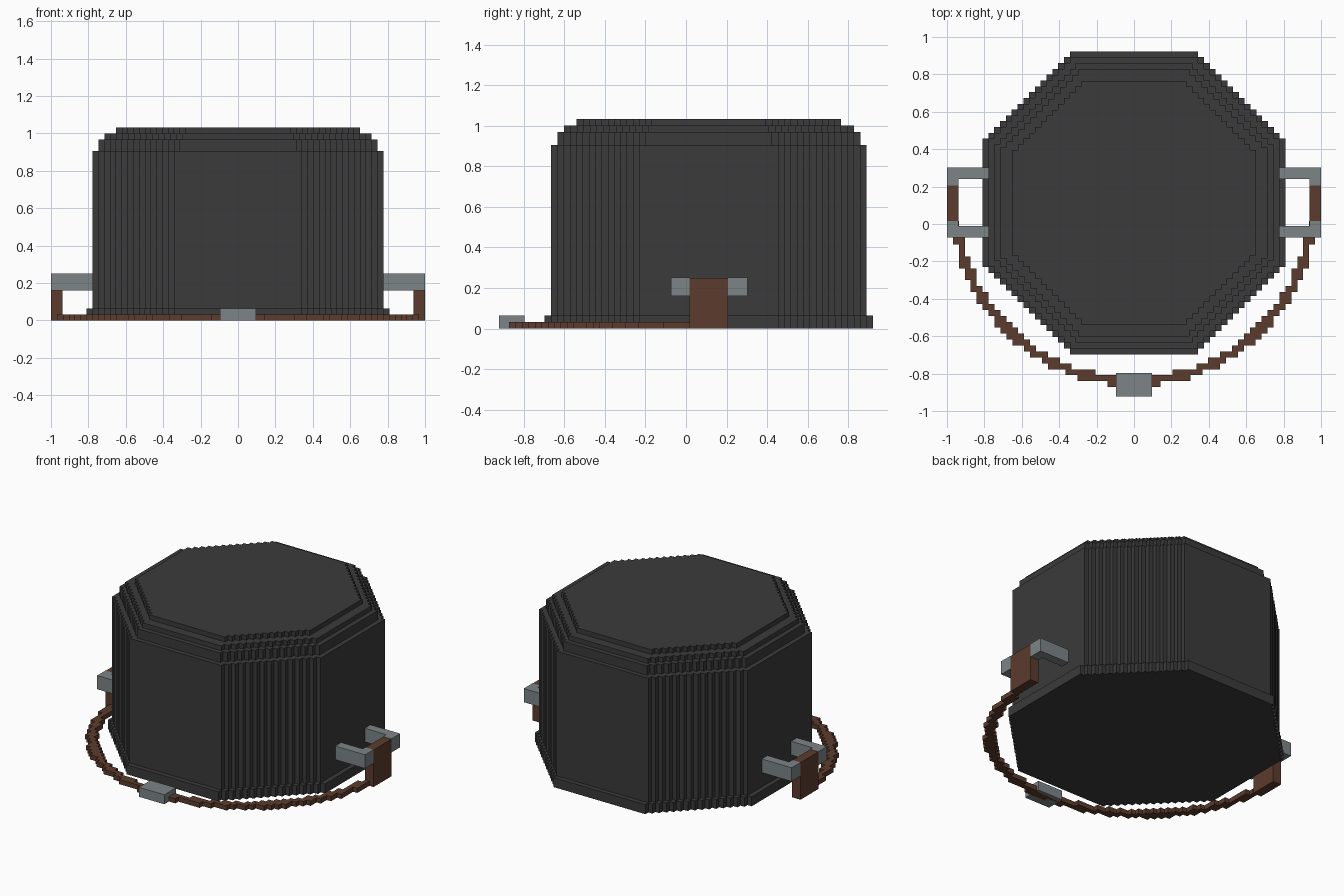
import bpy
import bmesh
from math import sqrt

if "Cube" in bpy.data.objects:
    bpy.data.objects.remove(bpy.data.objects["Cube"], do_unlink=True)

U = 2 / 63          # size of one block
BODY_Y = 0.113      # centre of the body


def material(name, rgb):
    m = bpy.data.materials.new(name)
    m.use_nodes = True
    col = (*rgb, 1)
    m.diffuse_color = col
    bsdf = next(n for n in m.node_tree.nodes if n.type == 'BSDF_PRINCIPLED')
    bsdf.inputs["Base Color"].default_value = col
    bsdf.inputs["Roughness"].default_value = 0.8
    return m


dark = material("charcoal", (0.043, 0.043, 0.043))
brown = material("brown leather", (0.107, 0.045, 0.026))
grey = material("grey metal", (0.205, 0.235, 0.243))


def finish(name, bm, mat):
    bmesh.ops.recalc_face_normals(bm, faces=bm.faces)
    me = bpy.data.meshes.new(name)
    bm.to_mesh(me)
    bm.free()
    me.materials.append(mat)
    ob = bpy.data.objects.new(name, me)
    bpy.context.collection.objects.link(ob)
    return ob


def prism(bm, outline, z0, z1):
    """Extrude a closed outline from z0 to z1."""
    face = bm.faces.new([bm.verts.new((x, y, z0)) for x, y in outline])
    top = bmesh.ops.extrude_face_region(bm, geom=[face], use_keep_orig=True)["geom"]
    for v in top:
        if isinstance(v, bmesh.types.BMVert):
            v.co.z = z1


def box(bm, x0, x1, y0, y1, z0, z1):
    prism(bm, [(x0, y0), (x1, y0), (x1, y1), (x0, y1)], z0, z1)


def stepped_octagon(half, flat):
    """Octagon whose four slanted sides are staircases of blocks."""
    n = round((half - flat) / U)
    s = (half - flat) / n
    quarter = [(half, flat)]
    for i in range(n):
        x = half - (i + 1) * s
        quarter += [(x, flat + i * s), (x, flat + (i + 1) * s)]
    points = []
    for _ in range(4):
        points += quarter
        quarter = [(-y, x) for x, y in quarter]
    return [(x, y + BODY_Y) for x, y in points]


# Body: stacked tiers, each given as name, half width, flat half, bottom, top
tiers = [
    ("base_rim", 0.81, 0.343, 0.0, 0.064),
    ("body_wall", 0.778, 0.343, 0.064, 0.905),
    ("shoulder_lower", 0.747, 0.312, 0.905, 0.968),
    ("shoulder_upper", 0.715, 0.297, 0.968, 1.0),
    ("top_cap", 0.652, 0.282, 1.0, 1.032),
]
for name, half, flat, z0, z1 in tiers:
    bm = bmesh.new()
    prism(bm, stepped_octagon(half, flat), z0, z1)
    finish(name, bm, dark)

# Side brackets and the strap ends they hold
for side, sign in (("left", 1), ("right", -1)):
    bm = bmesh.new()
    for y0, y1, e0, e1 in ((-0.073, -0.01, -0.01, 0.017), (0.241, 0.302, 0.207, 0.241)):
        box(bm, sign * 0.77, sign * 1.0, y0, y1, 0.16, 0.252)
        box(bm, sign * 0.938, sign * 1.0, e0, e1, 0.16, 0.252)
    finish(side + "_bracket", bm, grey)
    bm = bmesh.new()
    box(bm, sign * 0.938, sign * 1.0, 0.017, 0.207, 0.0, 0.25)
    finish(side + "_strap_end", bm, brown)

# Strap: a blocky half ring lying on the ground
bm = bmesh.new()
for row in range(28):
    y = 0.017 - (row + 0.5) * U
    cells = [i * U for i in range(32)
             if abs(sqrt((i * U / 0.953) ** 2 + ((y - 0.1) / 0.942) ** 2) - 1) < 0.026]
    if cells:
        for sign in (1, -1):
            box(bm, sign * (cells[0] - U / 2), sign * (cells[-1] + U / 2),
                y - U / 2, y + U / 2, 0.0, U)
finish("strap", bm, brown)

# Front clasp
bm = bmesh.new()
box(bm, -0.095, 0.095, -0.921, -0.797, 0.0, 0.064)
finish("front_clasp", bm, grey)
